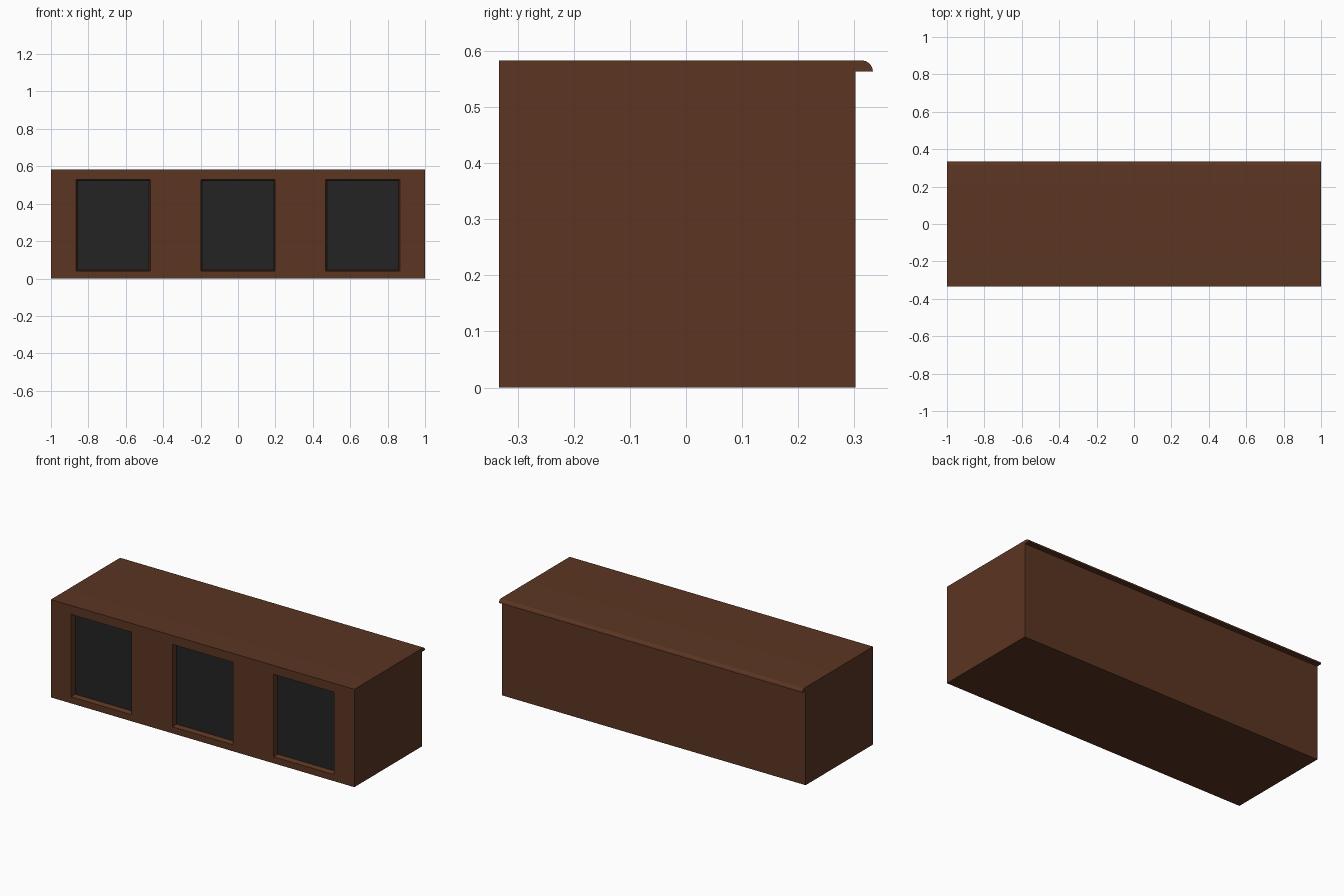
import bpy, bmesh, math
from mathutils import Vector

if "Cube" in bpy.data.objects:
    bpy.data.objects.remove(bpy.data.objects["Cube"])


def material(name, rgb):
    m = bpy.data.materials.new(name)
    m.diffuse_color = (*rgb, 1)
    m.use_nodes = True
    m.node_tree.nodes["Principled BSDF"].inputs["Base Color"].default_value = m.diffuse_color
    return m


wood = material("dark brown wood", (0.105, 0.036, 0.016))
black = material("charcoal panel", (0.017, 0.017, 0.017))

FRONT, BACK, LIP, TOP, R = -0.333, 0.302, 0.333, 0.583, 0.02

# side profile (y, z) with a rounded lip along the top back edge
profile = [(FRONT, 0), (BACK, 0), (BACK, TOP - R), (LIP, TOP - R)]
for i in range(1, 9):
    a = math.pi / 2 * i / 8
    profile.append((LIP - R + R * math.cos(a), TOP - R + R * math.sin(a)))
profile.append((FRONT, TOP))

bm = bmesh.new()
end = bm.faces.new([bm.verts.new((-1, y, z)) for y, z in profile])
ext = bmesh.ops.extrude_face_region(bm, geom=[end])
bmesh.ops.translate(bm, vec=(2, 0, 0),
                    verts=[v for v in ext["geom"] if isinstance(v, bmesh.types.BMVert)])
bmesh.ops.recalc_face_normals(bm, faces=bm.faces)


# cut the front face into a grid around the three openings
def front_faces():
    return [f for f in bm.faces if all(abs(v.co.y - FRONT) < 1e-4 for v in f.verts)]


def cut(co, no):
    fs = front_faces()
    geom = set(fs)
    for f in fs:
        geom.update(f.edges)
        geom.update(f.verts)
    bmesh.ops.bisect_plane(bm, geom=list(geom), plane_co=co, plane_no=no)


CENTRES, HALF, Z0, Z1 = (-0.667, 0, 0.667), 0.199, 0.039, 0.53
for z in (Z0, Z1):
    cut((0, 0, z), (0, 0, 1))
for c in CENTRES:
    for s in (-1, 1):
        cut((c + s * HALF, 0, 0), (1, 0, 0))

# recess the openings with sloped reveals and dark panels
middle = (Z0 + Z1) / 2
panels = []
for f in front_faces():
    c = f.calc_center_median()
    if Z0 < c.z < Z1 and any(abs(c.x - k) < 0.08 for k in CENTRES):
        panels.append(f)
bmesh.ops.inset_individual(bm, faces=panels, thickness=0.01, depth=0)
for f in panels:
    f.material_index = 1
    for v in f.verts:
        v.co.y = FRONT + 0.028

me = bpy.data.meshes.new("cabinet")
bm.to_mesh(me)
bm.free()
me.materials.append(wood)
me.materials.append(black)
ob = bpy.data.objects.new("cabinet", me)
bpy.context.collection.objects.link(ob)
bpy.context.view_layer.objects.active = ob
ob.select_set(True)
bpy.ops.object.shade_smooth_by_angle(angle=math.radians(30))
